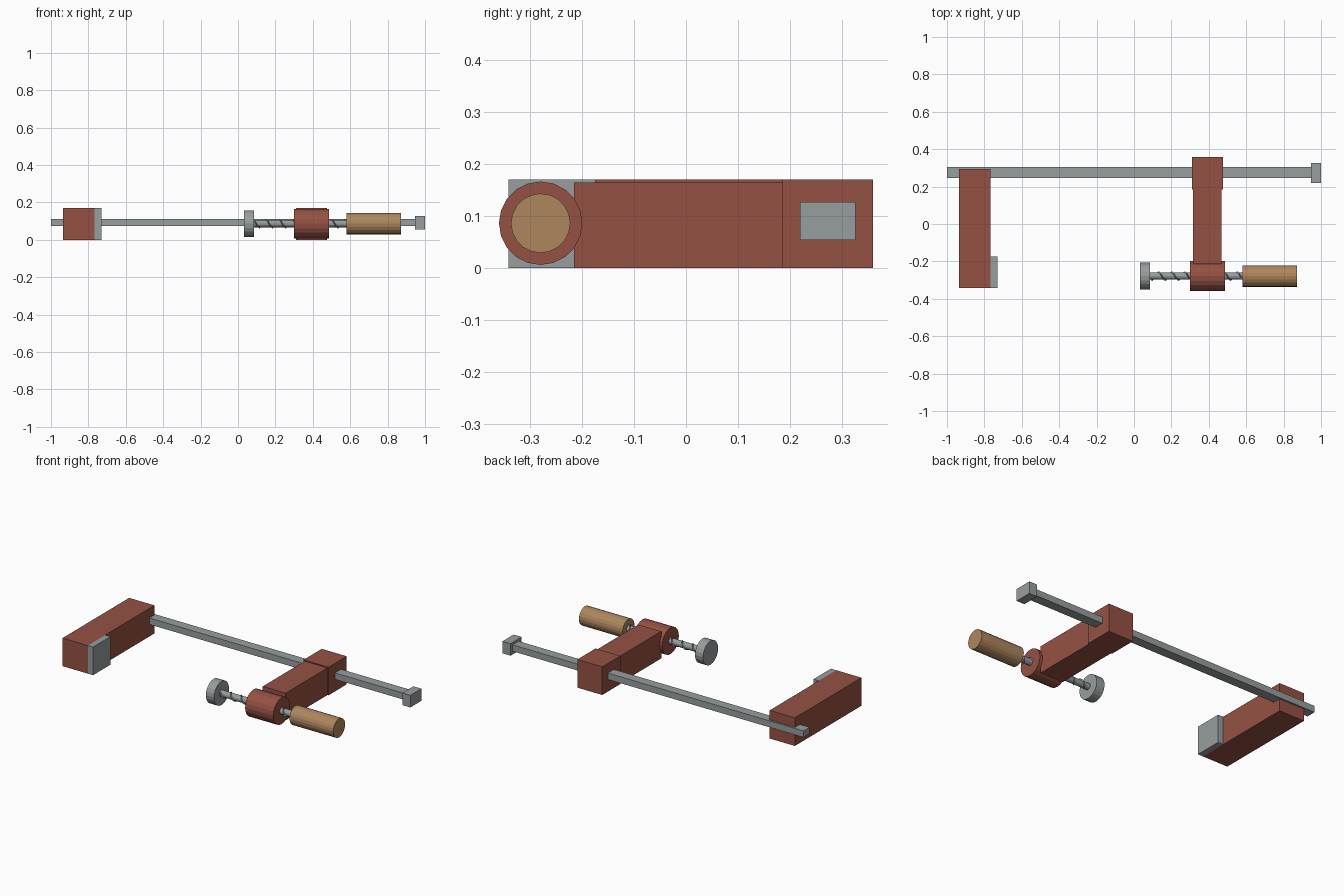
import bpy, bmesh, math
from mathutils import Matrix

if "Cube" in bpy.data.objects:
    bpy.data.objects.remove(bpy.data.objects["Cube"])


def material(name, colour):
    m = bpy.data.materials.new(name)
    m.diffuse_color = (*colour, 1)
    m.use_nodes = True
    m.node_tree.nodes["Principled BSDF"].inputs["Base Color"].default_value = m.diffuse_color
    return m


RED = material("red_paint", (0.30, 0.083, 0.057))
STEEL = material("grey_steel", (0.31, 0.34, 0.34))
WOOD = material("tan_wood", (0.42, 0.24, 0.11))

SCREW_Y, SCREW_Z = -0.279, 0.086


def finish(name, bm, mat):
    bmesh.ops.recalc_face_normals(bm, faces=bm.faces)
    mesh = bpy.data.meshes.new(name)
    bm.to_mesh(mesh)
    bm.free()
    mesh.materials.append(mat)
    ob = bpy.data.objects.new(name, mesh)
    bpy.context.collection.objects.link(ob)
    return ob


def box(name, x, y, z, mat):
    bm = bmesh.new()
    bmesh.ops.create_cube(bm, size=1)
    for v in bm.verts:
        v.co = [(a + b) / 2 + c * (b - a) for (a, b), c in zip((x, y, z), v.co)]
    return finish(name, bm, mat)


def rod(name, x0, x1, radius, mat, sides=20):
    """Cylinder lying along x on the screw axis."""
    bm = bmesh.new()
    place = Matrix.Translation(((x0 + x1) / 2, SCREW_Y, SCREW_Z)) @ Matrix.Rotation(math.pi / 2, 4, 'Y')
    bmesh.ops.create_cone(bm, cap_ends=True, segments=sides, radius1=radius,
                          radius2=radius, depth=x1 - x0, matrix=place)
    return finish(name, bm, mat)


def thread(name, x0, x1, pitch, x_front, mat, steps=16):
    """Helical ridge with a triangular section around the screw."""
    bm = bmesh.new()
    rings = []
    count = int((x1 - x0) / pitch * steps)
    for i in range(count + 1):
        x = x0 + i * pitch / steps
        a = math.pi + (x - x_front) / pitch * math.tau
        rings.append([bm.verts.new((x + dx, SCREW_Y + r * math.cos(a), SCREW_Z + r * math.sin(a)))
                      for dx, r in ((-0.005, 0.017), (0, 0.025), (0.005, 0.017))])
    for p, q in zip(rings, rings[1:]):
        for k in range(3):
            n = (k + 1) % 3
            bm.faces.new((p[k], p[n], q[n], q[k]))
    bm.faces.new(rings[0])
    bm.faces.new(rings[-1])
    return finish(name, bm, mat)


# Rail and its end stop
box("rail_bar", (-1, 0.96), (0.247, 0.305), (0.073, 0.112), STEEL)
box("rail_end_stop", (0.946, 1), (0.219, 0.325), (0.054, 0.127), STEEL)

# Fixed jaw with its pressure pad
box("fixed_jaw", (-0.935, -0.766), (-0.341, 0.295), (0, 0.17), RED)
box("fixed_jaw_pad", (-0.766, -0.731), (-0.341, -0.174), (0, 0.17), STEEL)

# Sliding jaw
box("slider_block", (0.309, 0.476), (0.185, 0.359), (0, 0.17), RED)
box("slider_arm", (0.316, 0.469), (-0.215, 0.185), (0, 0.164), RED)
rod("screw_collar", 0.299, 0.487, 0.08, RED)

# Screw, swivel pad and handle
rod("screw_rod", 0.08, 0.59, 0.019, STEEL, 16)
thread("screw_thread", 0.09, 0.575, 0.07, 0.167, STEEL)
rod("swivel_pad", 0.031, 0.085, 0.072, STEEL)
rod("handle", 0.58, 0.872, 0.057, WOOD)
